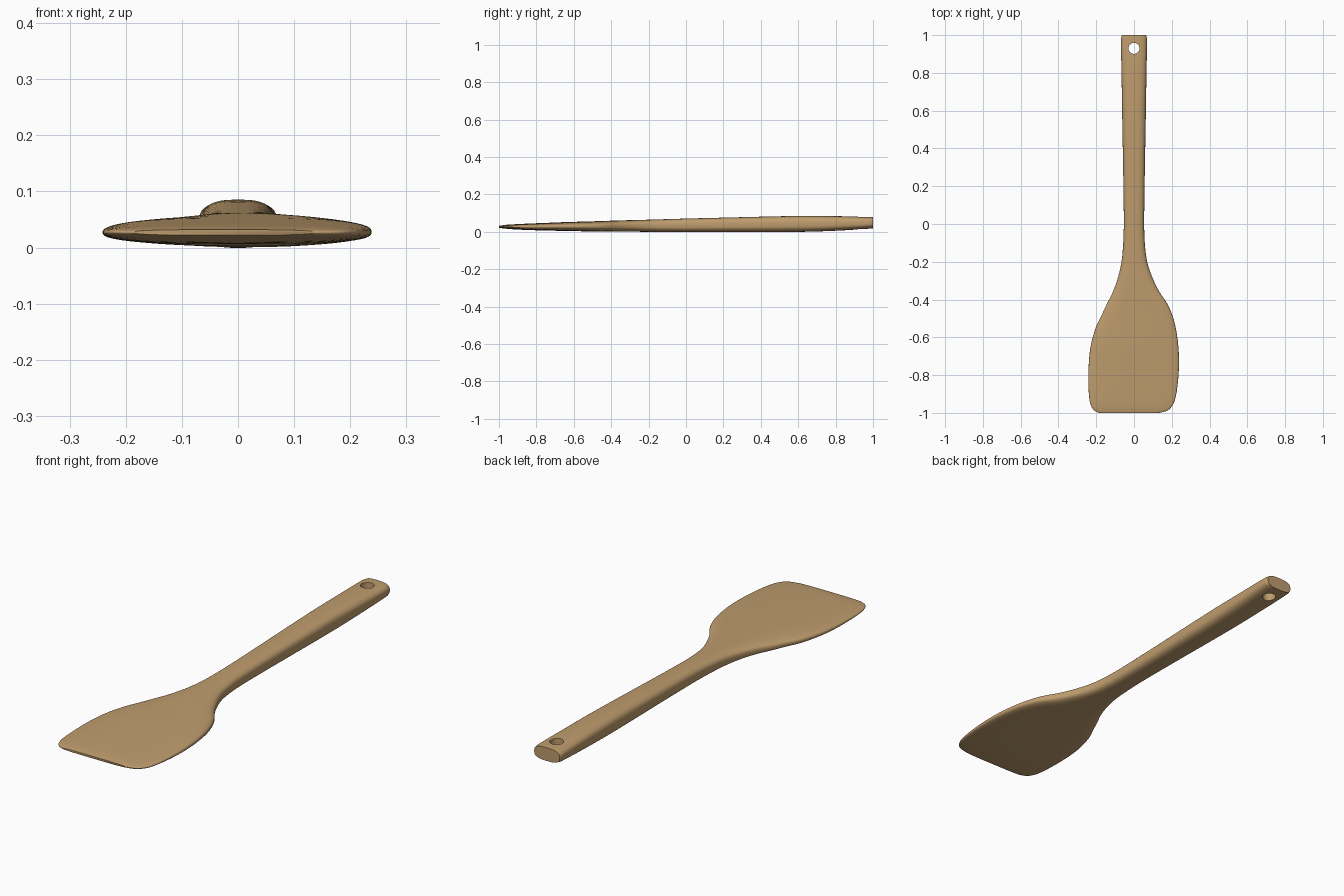
import bpy, bmesh, math

if "Cube" in bpy.data.objects:
    bpy.data.objects.remove(bpy.data.objects["Cube"])

wood = bpy.data.materials.new("light_wood")
wood.diffuse_color = (0.52, 0.335, 0.155, 1)
wood.use_nodes = True
wood.node_tree.nodes["Principled BSDF"].inputs["Base Color"].default_value = wood.diffuse_color

# Stations along the length: y, left x, right x, bottom z, top z
ST = [
    (-1.0, -0.185, 0.135, 0.022, 0.032), (-0.99, -0.207, 0.172, 0.020, 0.034),
    (-0.97, -0.224, 0.197, 0.0175, 0.037), (-0.93, -0.236, 0.217, 0.014, 0.040),
    (-0.85, -0.241, 0.231, 0.010, 0.044), (-0.75, -0.240, 0.238, 0.007, 0.048),
    (-0.65, -0.230, 0.235, 0.005, 0.052), (-0.55, -0.203, 0.221, 0.003, 0.055),
    (-0.48, -0.170, 0.202, 0.002, 0.057), (-0.42, -0.142, 0.175, 0.001, 0.059),
    (-0.36, -0.112, 0.135, 0.001, 0.061), (-0.28, -0.084, 0.096, 0.001, 0.063),
    (-0.2, -0.066, 0.070, 0.0, 0.065), (-0.1, -0.057, 0.057, 0.0, 0.068),
    (0.0, -0.054, 0.054, 0.0, 0.071), (0.2, -0.056, 0.056, 0.0, 0.076),
    (0.6, -0.063, 0.063, 0.0, 0.085), (0.8, -0.066, 0.066, 0.006, 0.084),
    (0.98, -0.069, 0.069, 0.017, 0.080), (1.0, -0.064, 0.064, 0.019, 0.079),
]


def slope(i, k):
    a, b = max(i - 1, 0), min(i + 1, len(ST) - 1)
    return (ST[b][k] - ST[a][k]) / (ST[b][0] - ST[a][0])


def sample(i, t):
    # smooth Hermite interpolation between stations
    h = ST[i + 1][0] - ST[i][0]
    out = [ST[i][0] + t * h]
    for k in range(1, 5):
        p, q = ST[i][k], ST[i + 1][k]
        out.append((2*t**3 - 3*t*t + 1) * p + (t**3 - 2*t*t + t) * h * slope(i, k)
                   + (3*t*t - 2*t**3) * q + (t**3 - t*t) * h * slope(i + 1, k))
    return out


# Lofted body with rounded cross-sections
N = 64
rows = [sample(i, j / 4) for i in range(len(ST) - 1) for j in range(4)] + [list(ST[-1])]
bm = bmesh.new()
rings = []
for y, l, r, b, t in rows:
    e = 2 / 2.9
    ring = []
    for k in range(N):
        a = 2 * math.pi * k / N
        c, s = math.cos(a), math.sin(a)
        x = (l + r) / 2 + (r - l) / 2 * math.copysign(abs(c) ** e, c)
        z = (b + t) / 2 + (t - b) / 2 * math.copysign(abs(s) ** e, s)
        ring.append(bm.verts.new((x, y, z)))
    rings.append(ring)
for p, q in zip(rings, rings[1:]):
    for k in range(N):
        n = (k + 1) % N
        bm.faces.new((p[k], p[n], q[n], q[k]))
bm.faces.new(rings[0])
bm.faces.new(rings[-1])
bmesh.ops.recalc_face_normals(bm, faces=bm.faces)
me = bpy.data.meshes.new("spatula")
bm.to_mesh(me)
bm.free()
body = bpy.data.objects.new("spatula", me)
bpy.context.collection.objects.link(body)
me.materials.append(wood)

# Hanging hole
bpy.ops.mesh.primitive_cylinder_add(vertices=40, radius=0.029, depth=0.4, location=(0, 0.93, 0.05))
cutter = bpy.context.object
cutter.name = "hole_cutter"
cutter.hide_render = True
cutter.data.materials.append(wood)
mod = body.modifiers.new("hole", 'BOOLEAN')
mod.operation = 'DIFFERENCE'
mod.solver = 'EXACT'
mod.object = cutter
bpy.ops.object.select_all(action='DESELECT')
body.select_set(True)
bpy.context.view_layer.objects.active = body
bpy.ops.object.modifier_apply(modifier="hole")
bpy.data.objects.remove(cutter)
bpy.ops.object.shade_smooth_by_angle(angle=math.radians(40))
